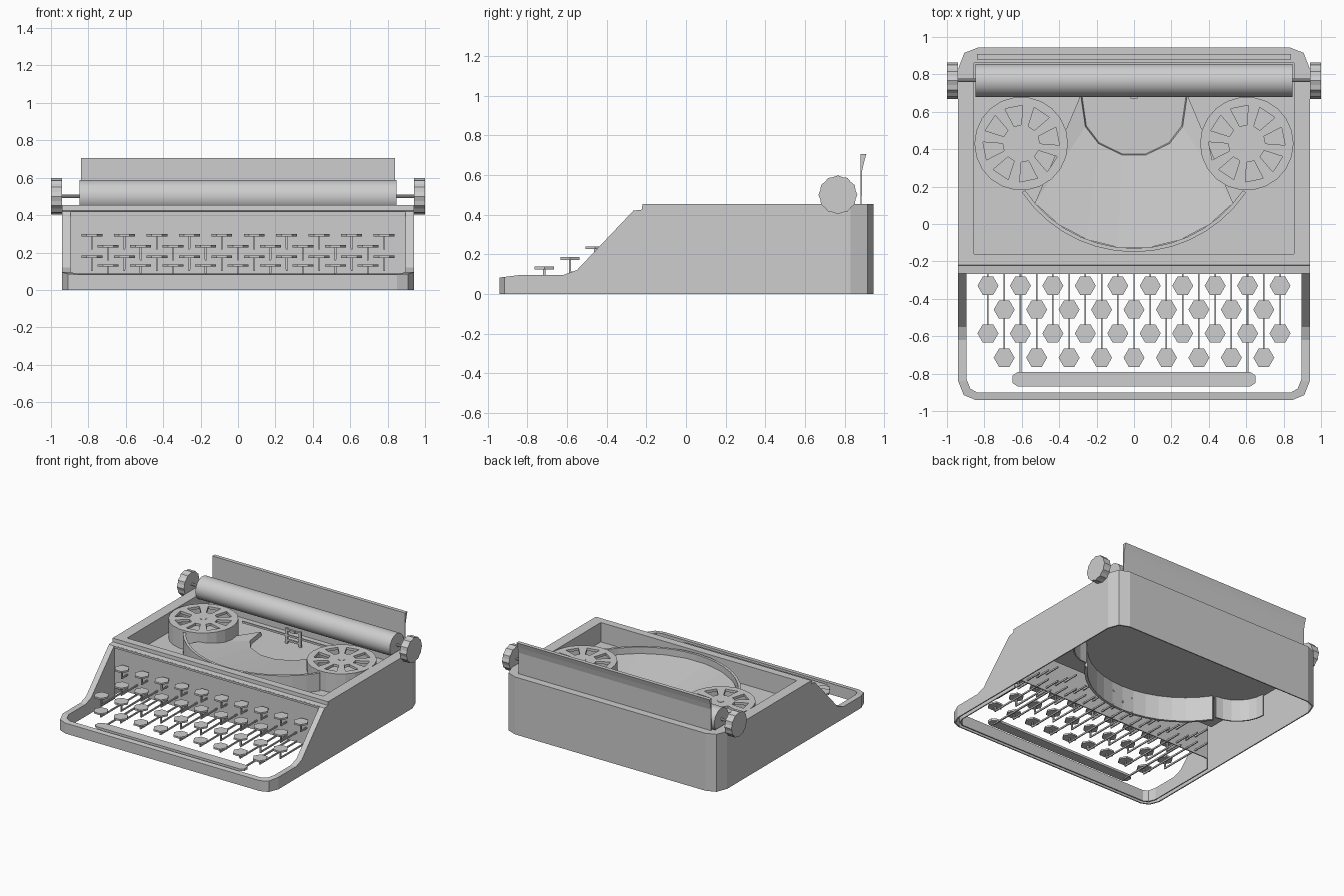
import bpy, bmesh
from math import sin, cos, pi, radians

if "Cube" in bpy.data.objects:
    bpy.data.objects.remove(bpy.data.objects["Cube"], do_unlink=True)

grey = bpy.data.materials.new("plain_grey")
grey.use_nodes = True
grey.diffuse_color = (0.61, 0.61, 0.61, 1)
grey.node_tree.nodes["Principled BSDF"].inputs["Base Color"].default_value = (0.61, 0.61, 0.61, 1)


def add(name, bm):
    bmesh.ops.recalc_face_normals(bm, faces=bm.faces)
    mesh = bpy.data.meshes.new(name)
    bm.to_mesh(mesh)
    bm.free()
    mesh.materials.append(grey)
    obj = bpy.data.objects.new(name, mesh)
    bpy.context.collection.objects.link(obj)
    return obj


def prism(name, pts, lo, hi, axis="z"):
    """Extrude an outline: (x, y) along z, or (y, z) along x."""
    bm = bmesh.new()
    place = (lambda p, h: (p[0], p[1], h)) if axis == "z" else (lambda p, h: (h, p[0], p[1]))
    rings = [[bm.verts.new(place(p, h)) for p in pts] for h in (lo, hi)]
    n = len(pts)
    for ring in rings:
        bm.faces.new(ring)
    for i in range(n):
        j = (i + 1) % n
        bm.faces.new((rings[0][i], rings[0][j], rings[1][j], rings[1][i]))
    return add(name, bm)


def box(name, x0, x1, y0, y1, z0, z1):
    return prism(name, [(x0, y0), (x1, y0), (x1, y1), (x0, y1)], z0, z1)


def arc(cx, cy, r, a0, a1, n):
    angles = [radians(a0 + (a1 - a0) * i / n) for i in range(n + 1)]
    return [(cx + r * cos(a), cy + r * sin(a)) for a in angles]


def circle(cx, cy, r, n):
    return arc(cx, cy, r, 0, 360, n)[:-1]


def mirrored(half):
    return half + [(-x, y) for x, y in reversed(half)]


def boolean(obj, cutter, mode="DIFFERENCE"):
    mod = obj.modifiers.new("cut", "BOOLEAN")
    mod.operation, mod.object, mod.solver = mode, cutter, "EXACT"
    bpy.context.view_layer.update()
    deps = bpy.context.evaluated_depsgraph_get()
    mesh = bpy.data.meshes.new_from_object(obj.evaluated_get(deps))
    obj.modifiers.clear()
    obj.data = mesh
    bpy.data.objects.remove(cutter, do_unlink=True)


# Body: footprint trimmed to the side profile, with keyboard and tray openings
deck, top, wall = 0.3, 0.453, 0.008
footprint = mirrored([(0.85, -0.94), (0.91, -0.915), (0.94, -0.84),
                      (0.94, 0.83), (0.907, 0.915), (0.83, 0.945)])
profile = [(-1, 0.075), (-0.84, 0.095), (-0.62, 0.095), (-0.55, 0.12), (-0.265, 0.42),
           (-0.222, 0.425), (-0.22, top), (1, top), (1, -0.3), (-1, -0.3)]


def keyboard_outline(grow):
    return mirrored([(0.84 + grow / 2, -0.9 - grow), (0.875 + grow, -0.88 - grow),
                     (0.895 + grow, -0.83), (0.895 + grow, -0.26 + grow)])


def tray(name, grow):
    return box(name, -0.855 - grow, 0.855 + grow, -0.16 - grow, 0.86 + grow, deck - grow, 1)


body = prism("body", footprint, 0, 0.6)
boolean(body, prism("profile_cutter", profile, -1.1, 1.1, "x"), "INTERSECT")
boolean(body, prism("keyboard_cutter", keyboard_outline(0), -1, 2))
boolean(body, tray("tray_cutter", 0))

# Hollow the body from below so that only thin sheet walls remain
hollow = prism("hollow_cutter", [(x * 0.991, y * 0.991) for x, y in footprint], -0.2, 0.6)
lowered = [(y + wall, z - wall) for y, z in profile[:-3]] + [(1.1, top - wall), (1.1, -0.3), (-1, -0.3)]
boolean(hollow, prism("lowered_profile", lowered, -1.1, 1.1, "x"), "INTERSECT")
boolean(hollow, prism("keyboard_sheet", keyboard_outline(wall), -1, 2))
boolean(hollow, tray("tray_sheet", wall))
boolean(body, hollow)
boolean(body, box("panel_cutter", -0.894, 0.894, -0.3, -0.2, -1, 0.085))

# Trim bead along the top of the front panel
box("panel_trim", -0.895, 0.895, -0.268, -0.255, 0.405, 0.42)

# Curved wall around the type basket, carried on around the spools below the deck
basket_y, basket_r = 0.572, 0.722
outside = arc(0, basket_y, basket_r, -146, -34, 14)
inside = arc(0, basket_y, basket_r - 0.02, -146, -34, 14)
prism("basket_wall", outside + inside[::-1], 0.1, 0.44)
for side, s, a0, a1 in (("right", -1, -90, -180), ("left", 1, -90, 0)):
    curve = arc(s * 0.603, 0.43, 0.25, a0, a1, 6) + arc(s * 0.603, 0.43, 0.24, a1, a0, 6)
    prism(side + "_spool_skirt", curve, 0.12, deck - wall)

# Sloping bowl between the curved wall and the faceted well
bm = bmesh.new()
outer = arc(0, basket_y, basket_r - 0.02, -139, -41, 7)
inner = [(0.285, 0.69), (0.26, 0.52), (0.19, 0.43), (0.065, 0.37)]
inner = [(-x, y) for x, y in inner] + inner[::-1]
rim = [bm.verts.new((x, y, 0.39)) for x, y in outer]
well = [bm.verts.new((x, y, 0.33)) for x, y in inner]
foot = [bm.verts.new((x * 0.98, y + 0.005, deck)) for x, y in inner]
bm.faces.new((rim[0], well[1], well[0]))
bm.faces.new((rim[7], well[7], well[6]))
bridge = [well[1]] + well[1:7] + [well[6]]
for i in range(7):
    a, b = bridge[i], bridge[i + 1]
    bm.faces.new([rim[i], rim[i + 1], b] + ([a] if a != b else []))
    bm.faces.new((well[i], well[i + 1], foot[i + 1], foot[i]))
add("type_basket", bm)

# Ribbon spools: drum wall, pierced disc and hub on each side
for side, s in (("right", -1), ("left", 1)):
    cx, cy = s * 0.603, 0.43
    drum = prism(side + "_spool_drum", circle(cx, cy, 0.25, 22), deck - 0.004, 0.45)
    boolean(drum, prism("drum_cutter", circle(cx, cy, 0.24, 22), deck + 0.004, 0.43))
    for k in range(8):
        a = 2 * pi * k / 8 + 0.2
        window = [(cx + r * cos(a + t), cy + r * sin(a + t))
                  for r, t in ((0.1, -0.2), (0.205, -0.24), (0.205, 0.24), (0.1, 0.2))]
        boolean(drum, prism("window_cutter", window, 0.4, 0.5))
    prism(side + "_spool_hub", circle(cx, cy, 0.025, 10), deck, 0.453)

# Platen with axle and ribbed knobs
platen = prism("platen", circle(0.768, 0.5, 0.088, 40), -0.847, 0.847, "x")
for poly in platen.data.polygons:
    poly.use_smooth = len(poly.vertices) == 4
prism("platen_axle", circle(0.768, 0.5, 0.01, 10), -0.95, 0.95, "x")
knob = [(0.766 + r * cos(2 * pi * i / 24), 0.5 + r * sin(2 * pi * i / 24))
        for i, r in enumerate([0.098, 0.092] * 12)]
for side, s in (("right", -1), ("left", 1)):
    prism(side + "_knob", knob, *sorted((s * 0.94, s * 1.0)), "x")

# Paper rest behind the platen, flaring towards its top edge
rest = [(0.88, 0.446), (0.88, 0.706), (0.91, 0.706), (0.898, 0.665), (0.888, 0.62), (0.886, 0.446)]
prism("paper_rest", rest, -0.84, 0.84, "x")

# Type guide under the front of the platen
box("guide_bar", -0.45, 0.45, 0.69, 0.7, 0.355, 0.37)
for s in (-1, 1):
    box("guide_post", s * 0.06 - 0.01, s * 0.06 + 0.01, 0.685, 0.7, deck, 0.42)
for z in (0.32, 0.4):
    box("guide_rail", -0.06, 0.06, 0.685, 0.7, z, z + 0.015)
box("guide_pointer", -0.02, 0.02, 0.672, 0.69, 0.4, 0.42)

# Keys: staggered rows of six-sided caps on stems and levers
for y, z, count in ((-0.33, 0.292, 10), (-0.458, 0.233, 9), (-0.585, 0.178, 10), (-0.715, 0.13, 9)):
    low = max(z - 0.07, 0.09)
    for i in range(count):
        x = (i - (count - 1) / 2) * 0.1735
        prism("key_cap", circle(x, y, 0.056, 6), z - 0.006, z + 0.007)
        box("key_stem", x - 0.005, x + 0.005, y - 0.006, y + 0.006, low, z)
        box("key_lever", x - 0.004, x + 0.004, y - 0.006, -0.12, low - 0.006, low + 0.006)

# Space bar and its two levers
bar = mirrored([(0.62, -0.87), (0.65, -0.85), (0.65, -0.81), (0.62, -0.79)])
prism("space_bar", bar, 0.07, 0.088)
for s in (-1, 1):
    box("space_bar_lever", s * 0.607 - 0.005, s * 0.607 + 0.005, -0.83, -0.2, 0.06, 0.072)
